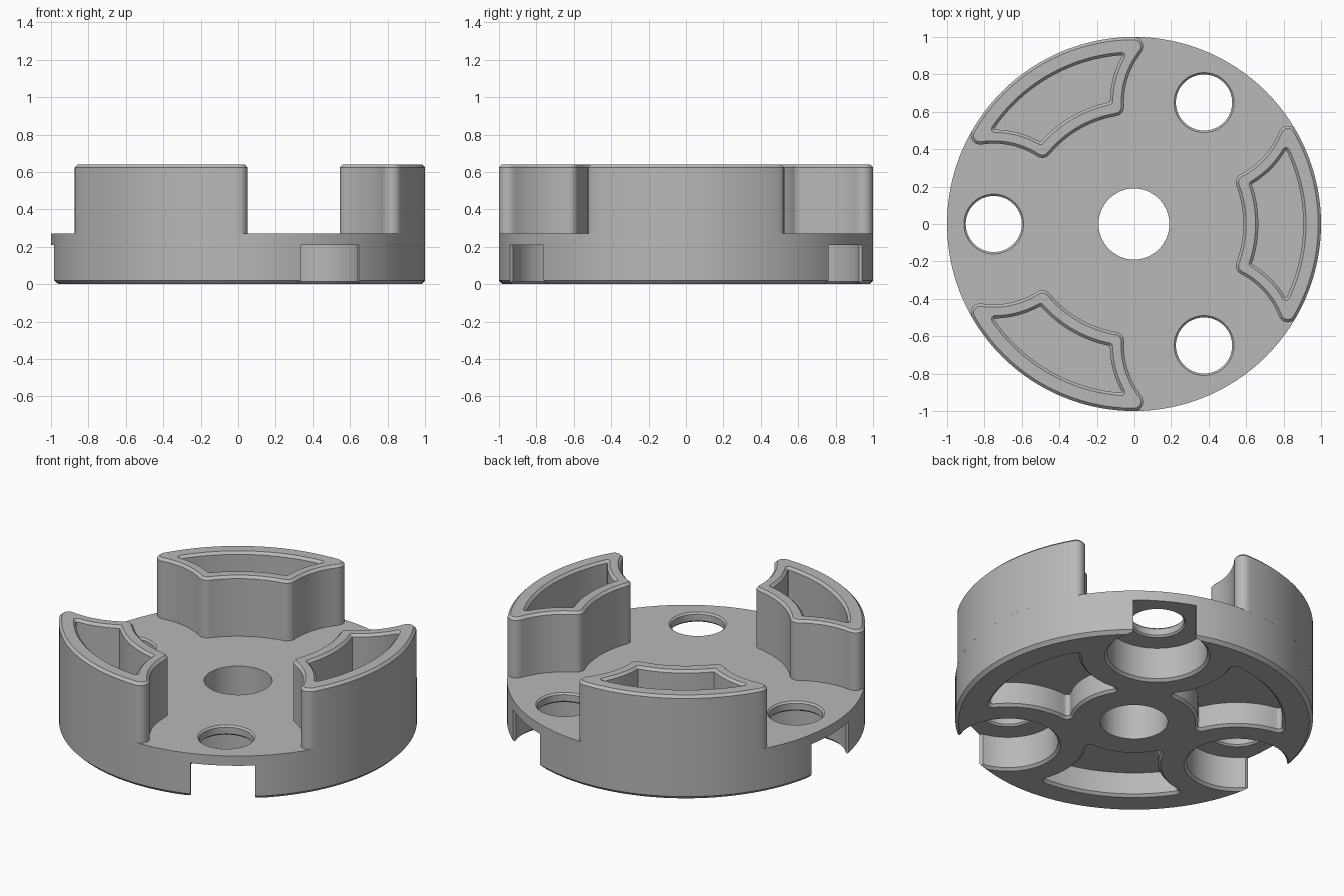
import bpy, bmesh, math
from math import cos, sin, pi, acos, atan2, radians
from mathutils import Matrix

cube = bpy.data.objects.get("Cube")
if cube:
    bpy.data.objects.remove(cube, do_unlink=True)

grey = bpy.data.materials.new("plain_grey")
grey.use_nodes = True
COLOUR = (0.48, 0.48, 0.48, 1)
grey.diffuse_color = COLOUR
grey.node_tree.nodes["Principled BSDF"].inputs["Base Color"].default_value = COLOUR

HOLE_R = 0.75          # distance of the bolt holes from the axis
HOLE = (HOLE_R * cos(pi / 3), HOLE_R * sin(pi / 3))
DECK = 0.27            # top of the base


def arc(centre, r, a0, a1, n):
    """Points along the shorter way from angle a0 to a1."""
    sweep = (a1 - a0 + pi) % (2 * pi) - pi
    return [(centre[0] + r * cos(a0 + sweep * i / n),
             centre[1] + r * sin(a0 + sweep * i / n)) for i in range(n + 1)]


def circle(r, n=64, cx=0.0):
    return [(cx + r * cos(2 * pi * i / n), r * sin(2 * pi * i / n)) for i in range(n)]


def sector(inner, outer, scoop, rnd):
    """Ring sector scooped out around the neighbouring bolt holes, with rounded corners."""
    def corner(r):
        d = scoop + rnd
        a = pi / 3 - acos((r * r + HOLE_R ** 2 - d * d) / (2 * r * HOLE_R))
        c = (r * cos(a), r * sin(a))
        return a, c, atan2(HOLE[1] - c[1], HOLE[0] - c[0])
    a1, c1, to_hole1 = corner(outer - rnd)
    a2, c2, to_hole2 = corner(inner + rnd)
    half = arc((0, 0), outer, 0, a1, 16)
    half += arc(c1, rnd, a1, to_hole1, 8)[1:]
    half += arc(HOLE, scoop, to_hole1 + pi, to_hole2 + pi, 14)[1:]
    half += arc(c2, rnd, to_hole2, a2 + pi, 8)[1:]
    half += arc((0, 0), inner, a2, 0, 10)[1:]
    return half + [(x, -y) for x, y in half[-2:0:-1]]


def loft(name, rings, angle=0.0):
    """Skin a stack of (outline, z) rings, cap both ends and turn about the axis."""
    bm = bmesh.new()
    loops = [[bm.verts.new((x, y, z)) for x, y in pts] for pts, z in rings]
    n = len(loops[0])
    for lo, hi in zip(loops, loops[1:]):
        for i in range(n):
            j = (i + 1) % n
            bm.faces.new((lo[i], lo[j], hi[j], hi[i]))
    bm.faces.new(loops[0][::-1])
    bm.faces.new(loops[-1])
    bmesh.ops.recalc_face_normals(bm, faces=bm.faces[:])
    bm.transform(Matrix.Rotation(angle, 4, "Z"))
    mesh = bpy.data.meshes.new(name)
    bm.to_mesh(mesh)
    bm.free()
    mesh.materials.append(grey)
    ob = bpy.data.objects.new(name, mesh)
    bpy.context.collection.objects.link(ob)
    return ob


def activate(ob):
    bpy.ops.object.select_all(action="DESELECT")
    ob.select_set(True)
    bpy.context.view_layer.objects.active = ob


def cut(body, cutter):
    cutter.hide_render = True
    mod = body.modifiers.new("cut", "BOOLEAN")
    mod.operation, mod.solver, mod.object = "DIFFERENCE", "EXACT", cutter
    activate(body)
    bpy.ops.object.modifier_apply(modifier=mod.name)
    bpy.data.objects.remove(cutter, do_unlink=True)


# Round base with a chamfered lower edge
base = loft("base", [(circle(0.98, 128), 0), (circle(1, 128), 0.02), (circle(1, 128), DECK)])
cut(base, loft("centre_bore", [(circle(0.19), -0.1), (circle(0.19), 0.4)]))

for k in range(3):
    turn = radians(60 + 120 * k)

    # Counterbore under each bolt hole, opening through the rim
    def bore(r):
        return circle(r, 64, HOLE_R)
    cut(base, loft("counterbore", [(bore(0.305), -0.01), (bore(0.28), 0.015),
                                   (bore(0.28), 0.21)], turn))
    slot = [(HOLE_R, -0.18), (1.1, -0.18), (1.1, 0.18), (HOLE_R, 0.18)]
    cut(base, loft("rim_slot", [(slot, -0.1), (slot, 0.21)], turn))

    # Bolt hole with both edges chamfered
    cut(base, loft("bolt_hole", [(bore(0.17), 0.2), (bore(0.15), 0.22),
                                 (bore(0.15), 0.26), (bore(0.17), 0.28)], turn))

    # Lightening pocket under each lug
    def pocket(o):
        return sector(0.36 - o, 0.83 + o, 0.44 - o, 0.02 + o)
    cut(base, loft("under_pocket", [(pocket(0.025), -0.01), (pocket(0), 0.015),
                                    (pocket(0), 0.15)], radians(120 * k)))

# Three hollow lugs standing on the base
def shell(o):
    return sector(0.585 + o, 1 - o, 0.43 + o, 0.05 - o)

def hollow(o):
    return sector(0.665 - o, 0.905 + o, 0.505 - o, 0.004 + o)

parts = [base]
for k, side in enumerate(("left", "back", "front")):
    parts.append(loft(side + "_lug", [
        (shell(0), DECK), (shell(0), 0.625), (shell(0.015), 0.64),
        (hollow(0.015), 0.64), (hollow(0), 0.625), (hollow(0), DECK + 0.01),
    ], radians(120 * k)))

for ob in parts:
    activate(ob)
    bpy.ops.object.shade_smooth_by_angle(angle=radians(30))
